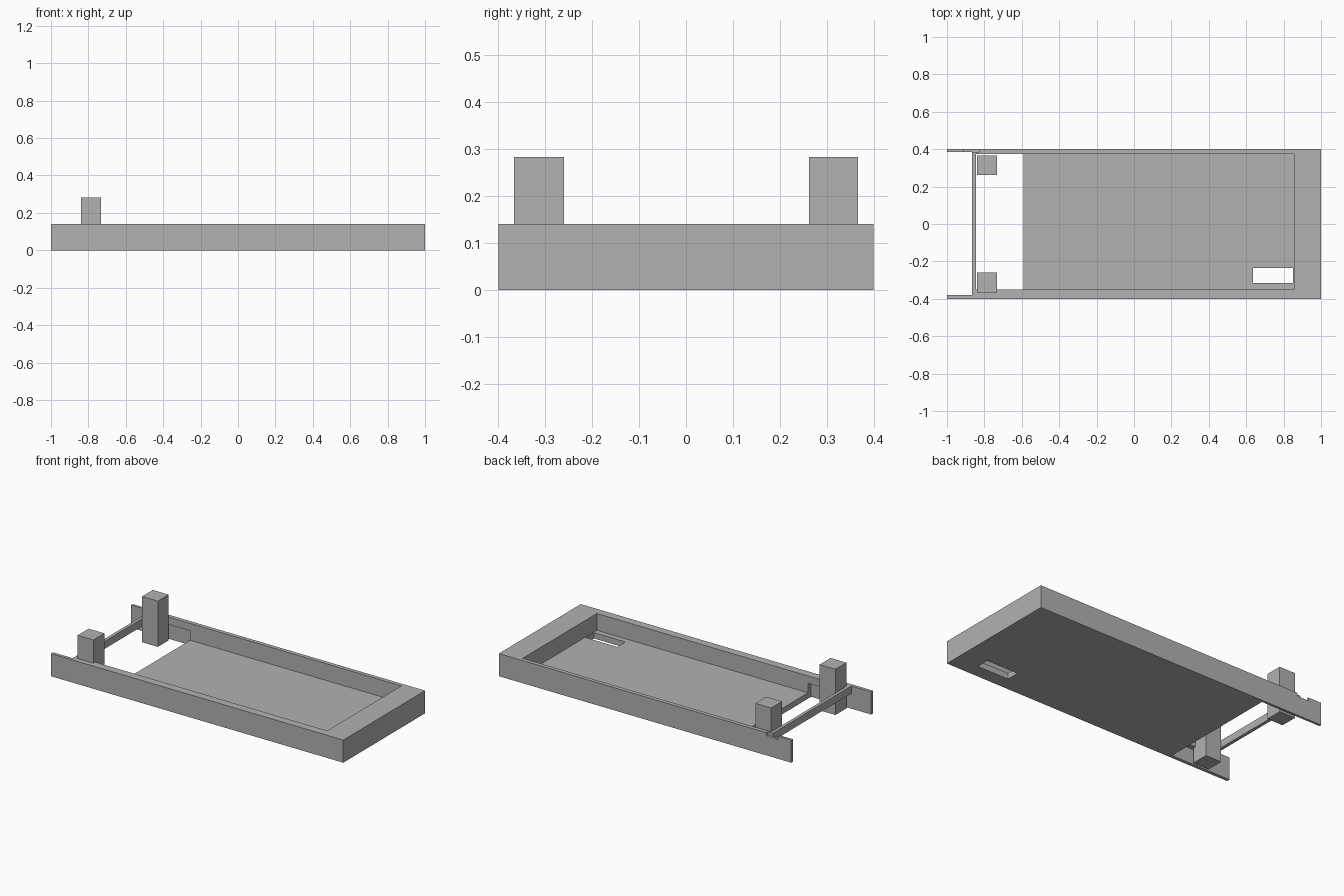
import bpy

default = bpy.data.objects.get("Cube")
if default:
    bpy.data.objects.remove(default, do_unlink=True)

grey = bpy.data.materials.new("plain grey")
grey.use_nodes = True
COLOUR = (0.445, 0.445, 0.445, 1.0)
grey.diffuse_color = COLOUR
for node in grey.node_tree.nodes:
    if node.type == "BSDF_PRINCIPLED":
        node.inputs["Base Color"].default_value = COLOUR


def box(name, xs, ys, zs):
    """Box spanning the given (low, high) ranges."""
    corners = [(x, y, z) for x in xs for y in ys for z in zs]
    faces = [(0, 1, 3, 2), (4, 6, 7, 5), (0, 4, 5, 1),
             (2, 3, 7, 6), (0, 2, 6, 4), (1, 5, 7, 3)]
    mesh = bpy.data.meshes.new(name)
    mesh.from_pydata(corners, [], faces)
    mesh.materials.append(grey)
    obj = bpy.data.objects.new(name, mesh)
    bpy.context.collection.objects.link(obj)
    return obj


def carve(target, name, xs, ys, zs):
    """Cut a box-shaped pocket out of the target."""
    cutter = box(name, xs, ys, zs)
    cutter.hide_render = True
    mod = target.modifiers.new(name, "BOOLEAN")
    mod.operation = "DIFFERENCE"
    mod.solver = "EXACT"
    mod.object = cutter
    bpy.context.view_layer.objects.active = target
    bpy.ops.object.modifier_apply(modifier=mod.name)
    bpy.data.objects.remove(cutter, do_unlink=True)


# Tray frame: one block with its pockets cut away
frame = box("tray_frame", (-1, 1), (-0.4, 0.4), (0, 0.14))
carve(frame, "tray_cavity", (-0.845, 0.855), (-0.35, 0.375), (0.036, 0.5))
# Open bay at the end, leaving thin side walls and an upper ledge
carve(frame, "under_bay", (-1.2, -0.59), (-0.38, 0.385), (-0.5, 0.094))
carve(frame, "end_gap", (-1.2, -0.865), (-0.38, 0.385), (0.05, 0.5))
# Slot through the floor and notch in the back wall
carve(frame, "floor_slot", (0.635, 0.85), (-0.315, -0.235), (-0.5, 0.1))
carve(frame, "wall_notch", (-0.91, -0.83), (0.385, 0.5), (0.12, 0.5))

# Posts standing in the bay
for name, ys in (("front_post", (-0.367, -0.26)), ("back_post", (0.262, 0.367))):
    box(name, (-0.84, -0.732), ys, (0, 0.283))
